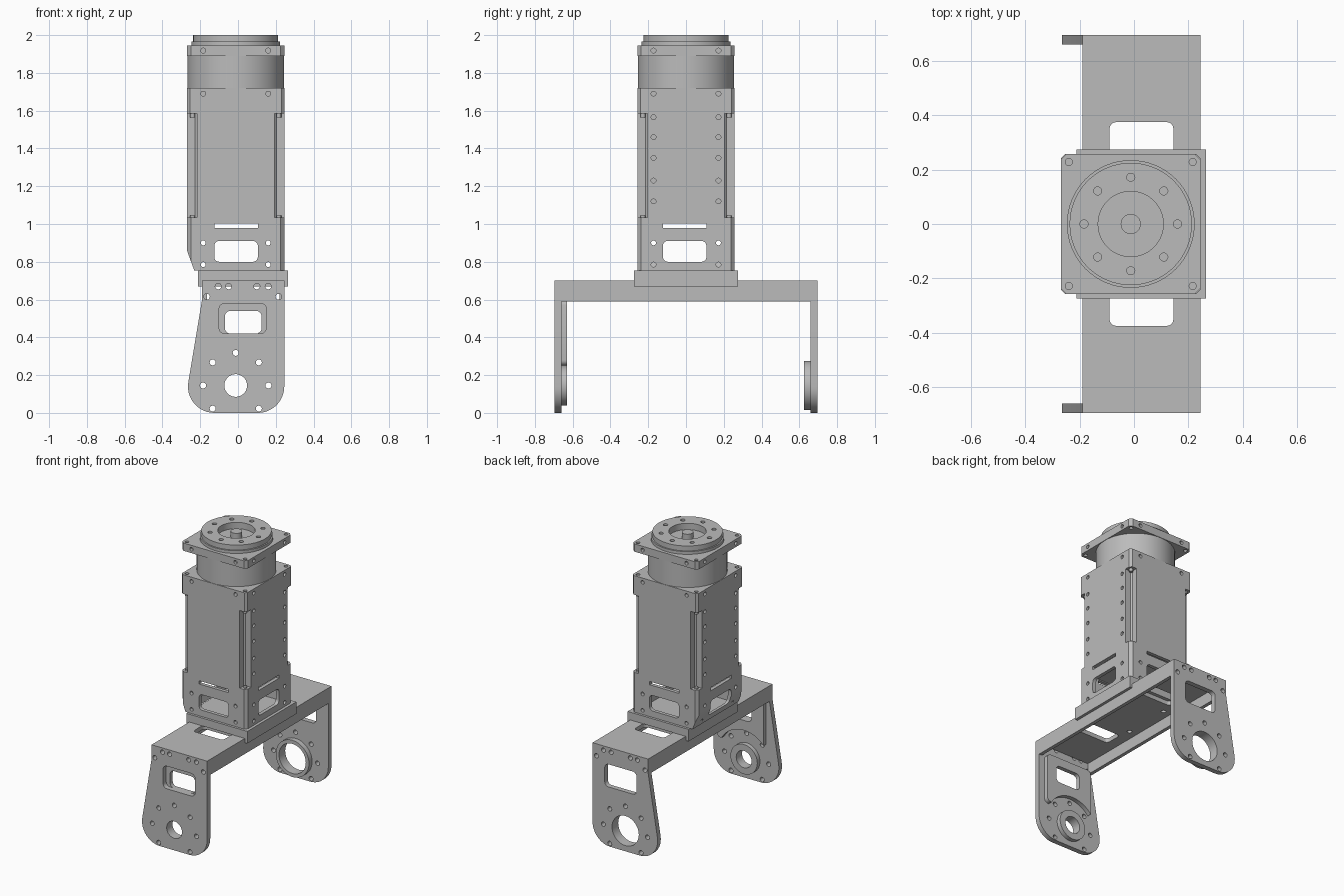
import bpy, bmesh
from math import sin, cos, pi, radians

old = bpy.data.objects.get("Cube")
if old:
    bpy.data.objects.remove(old, do_unlink=True)

CX = -0.012          # tower axis
HALF = 0.257         # half width of the tower
PIVOT = (CX, 0.145)  # leg bearing centre in x, z

metal = bpy.data.materials.new("grey_metal")
metal.use_nodes = True
metal.diffuse_color = (0.5, 0.5, 0.5, 1)
metal.node_tree.nodes["Principled BSDF"].inputs["Base Color"].default_value = (0.5, 0.5, 0.5, 1)
parts = []


def arc(c, r, a, b, n=12):
    return [(c[0] + r * cos(radians(a + (b - a) * i / n)),
             c[1] + r * sin(radians(a + (b - a) * i / n))) for i in range(n + 1)]


def circle(c, r, n=48):
    return arc(c, r, 0, 360, n)[:-1]


def rect(x0, x1, y0, y1, r=0.0):
    if not r:
        return [(x0, y0), (x1, y0), (x1, y1), (x0, y1)]
    return (arc((x1 - r, y1 - r), r, 0, 90, 5) + arc((x0 + r, y1 - r), r, 90, 180, 5) +
            arc((x0 + r, y0 + r), r, 180, 270, 5) + arc((x1 - r, y0 + r), r, 270, 360, 5))


def chamfered(h, c):
    """Square about the tower axis with cut corners."""
    k = h - c
    pts = [(h, -k), (h, k), (k, h), (-k, h), (-h, k), (-h, -k), (-k, -h), (k, -h)]
    return [(CX + x, y) for x, y in pts]


def mesh_object(name, prisms):
    """Each prism is (outline, axis, low, high)."""
    bm = bmesh.new()
    place = {"x": lambda p, d: (d, p[0], p[1]),
             "y": lambda p, d: (p[0], d, p[1]),
             "z": lambda p, d: (p[0], p[1], d)}
    for pts, axis, lo, hi in prisms:
        a = [bm.verts.new(place[axis](p, lo)) for p in pts]
        b = [bm.verts.new(place[axis](p, hi)) for p in pts]
        bm.faces.new(a)
        bm.faces.new(b)
        for i in range(len(pts)):
            j = (i + 1) % len(pts)
            bm.faces.new((a[i], a[j], b[j], b[i]))
    bmesh.ops.recalc_face_normals(bm, faces=bm.faces)
    me = bpy.data.meshes.new(name)
    bm.to_mesh(me)
    bm.free()
    ob = bpy.data.objects.new(name, me)
    bpy.context.collection.objects.link(ob)
    return ob


def part(name, prisms, *cut_groups):
    ob = mesh_object(name, prisms)
    for cuts in cut_groups:
        cutter = mesh_object("cutter", cuts)
        cutter.hide_render = True
        mod = ob.modifiers.new("cut", "BOOLEAN")
        mod.operation, mod.solver, mod.object = "DIFFERENCE", "EXACT", cutter
        bpy.context.view_layer.update()
        me = bpy.data.meshes.new_from_object(ob.evaluated_get(bpy.context.evaluated_depsgraph_get()))
        ob.modifiers.clear()
        ob.data = me
        bpy.data.objects.remove(cutter, do_unlink=True)
    ob.data.materials.clear()
    ob.data.materials.append(metal)
    parts.append(ob)
    return ob


def face_holes(heights, axes="xy", depth=0.03, r=0.013):
    """Screw holes in pairs on opposite tower faces."""
    cuts = []
    for axis in axes:
        mid, off = (CX, 0) if axis == "x" else (0, CX)
        for z in heights:
            for s in (-0.172, 0.172):
                hole = circle((off + s, z), r, 14)
                cuts.append((hole, axis, mid - HALF - 0.02, mid - HALF + depth))
                cuts.append((hole, axis, mid + HALF - depth, mid + HALF + 0.02))
    return cuts


def corner_holes(lo, hi):
    return [(circle((CX + sx * 0.228, sy * 0.228), 0.013, 14), "z", lo, hi)
            for sx in (-1, 1) for sy in (-1, 1)]


# Legs of the bottom bracket
leg = ([(0.245, 0.7)] + arc((0.105, 0.14), 0.14, 0, -90) +
       arc((-0.125, 0.14), 0.14, -90, -190) + [(-0.19, 0.6), (-0.19, 0.7)])
wide_window = rect(-0.1, 0.15, 0.42, 0.58, 0.03)
small_window = rect(-0.07, 0.125, 0.42, 0.54, 0.03)


def leg_cuts(lo, hi, window, bore):
    cuts = [(window, "y", lo, hi), (circle(PIVOT, bore), "y", lo, hi)]
    spots = [(PIVOT[0] + 0.173 * cos(k * pi / 4), PIVOT[1] + 0.173 * sin(k * pi / 4))
             for k in range(8) if k != 6]
    spots += [(-0.105, 0.67), (-0.05, 0.67), (0.1, 0.67), (0.16, 0.67), (-0.165, 0.615), (0.215, 0.615)]
    return cuts + [(circle(p, 0.016, 14), "y", lo, hi) for p in spots]


part("front_leg", [(leg, "y", -0.695, -0.66)], leg_cuts(-0.75, -0.6, wide_window, 0.06))
part("back_leg", [(leg, "y", 0.66, 0.695)], leg_cuts(0.6, 0.75, wide_window, 0.105))
part("front_bearing_ring", [(circle(PIVOT, 0.105), "y", -0.66, -0.63)],
     [(circle(PIVOT, 0.06), "y", -0.7, -0.6)])
part("back_bearing_ring", [(circle(PIVOT, 0.13), "y", 0.625, 0.66)],
     [(circle(PIVOT, 0.105), "y", 0.6, 0.7)])
part("front_leg_pad", [(rect(-0.165, 0.2, 0.25, 0.6, 0.03), "y", -0.66, -0.63)],
     [(small_window, "y", -0.7, -0.6), (circle(PIVOT, 0.205), "y", -0.7, -0.6)])

# Channel beam joining the legs
channel = [(-0.19, 0.59), (-0.19, 0.7), (0.245, 0.7), (0.245, 0.59),
           (0.22, 0.59), (0.22, 0.67), (-0.165, 0.67), (-0.165, 0.59)]
beam_cuts = [(rect(-0.09, 0.145, *sorted((s * 0.25, s * 0.375)), 0.025), "z", 0.6, 0.8) for s in (-1, 1)]
beam_cuts += [(circle((0.025 + sx * 0.13, sy * 0.17), 0.016, 14), "z", 0.6, 0.69)
              for sx in (-1, 1) for sy in (-1, 1)]
part("channel_beam", [(channel, "y", -0.66, 0.66)], beam_cuts)

# Base plate wraps over the top of the beam
part("base_plate", [(rect(-0.212, 0.265, -0.274, 0.274), "z", 0.7, 0.755),
                    (rect(-0.212, -0.19, -0.274, 0.274), "z", 0.67, 0.7),
                    (rect(0.245, 0.265, -0.274, 0.274), "z", 0.67, 0.7)])

# Hollow lower bracket with windows and a sloped lower edge on one side
inner = [(CX - 0.2, 0.74), (CX - 0.232, 0.86), (CX - 0.232, 1.01), (CX + 0.232, 1.01), (CX + 0.232, 0.74)]
windows = []
for axis, c in (("x", -0.007), ("y", -0.01)):
    windows += [(rect(c - 0.115, c + 0.115, 0.8, 0.91, 0.025), axis, -0.5, 0.5),
                (rect(c - 0.115, c + 0.115, 0.98, 1.003), axis, -0.5, 0.5)]
slope = [(-0.35, 0.7), (-0.212, 0.7), (-0.27, 0.86), (-0.35, 0.86)]
part("lower_bracket", [(chamfered(HALF, 0.02), "z", 0.755, 1.035)],
     [(slope, "y", -0.5, 0.5)], [(inner, "y", -0.232, 0.232)],
     windows[:1], windows[1:2], windows[2:3], windows[3:], face_holes((0.785, 0.9)))

# Tower: square core with thick panels that leave notched corners
part("tower_core", [(chamfered(0.215, 0.01), "z", 1.03, 1.6)])
panel = 0.205
for sign, side in ((1, "left"), (-1, "right")):
    lo, hi = sorted((CX + sign * 0.2, CX + sign * HALF))
    part(side + "_panel", [(rect(lo, hi, -panel, panel), "z", 1.03, 1.59)],
         face_holes((1.12, 1.23, 1.35, 1.46, 1.565), "x"))
for sign, side in ((1, "back"), (-1, "front")):
    part(side + "_panel", [(rect(CX - panel, CX + panel, *sorted((sign * 0.2, sign * HALF))), "z", 1.03, 1.59)])
part("upper_block", [(chamfered(HALF, 0.015), "z", 1.585, 1.72)],
     face_holes((1.69,)), corner_holes(1.69, 1.75))
part("corner_screws", corner_holes(1.565, 1.6) + corner_holes(1.03, 1.045))

# Motor and mounting flange
part("motor_drum", [(circle((CX, 0), 0.255, 64), "z", 1.715, 1.895)])
part("top_flange", [(chamfered(HALF, 0.02), "z", 1.89, 1.945)],
     face_holes((1.918,), depth=0.02), corner_holes(1.8, 2.0))

# Rotating output disc with bolt circle and recessed hub
disc_cuts = [(circle((CX, 0), 0.12), "z", 1.955, 2.1)]
disc_cuts += [(circle((CX + 0.172 * cos(k * pi / 4), 0.172 * sin(k * pi / 4)), 0.015, 14), "z", 1.96, 2.1)
              for k in range(8)]
part("disc_rim", [(circle((CX, 0), 0.235, 64), "z", 1.94, 1.965)], disc_cuts[:1])
part("output_disc", [(circle((CX, 0), 0.225, 64), "z", 1.945, 2.0)], disc_cuts)
part("centre_hub", [(circle((CX, 0), 0.037, 32), "z", 1.95, 1.995)])

# Smooth the round surfaces, keep the edges sharp
for ob in bpy.context.view_layer.objects:
    ob.select_set(ob in parts)
bpy.context.view_layer.objects.active = parts[0]
bpy.ops.object.shade_smooth_by_angle(angle=radians(30))
